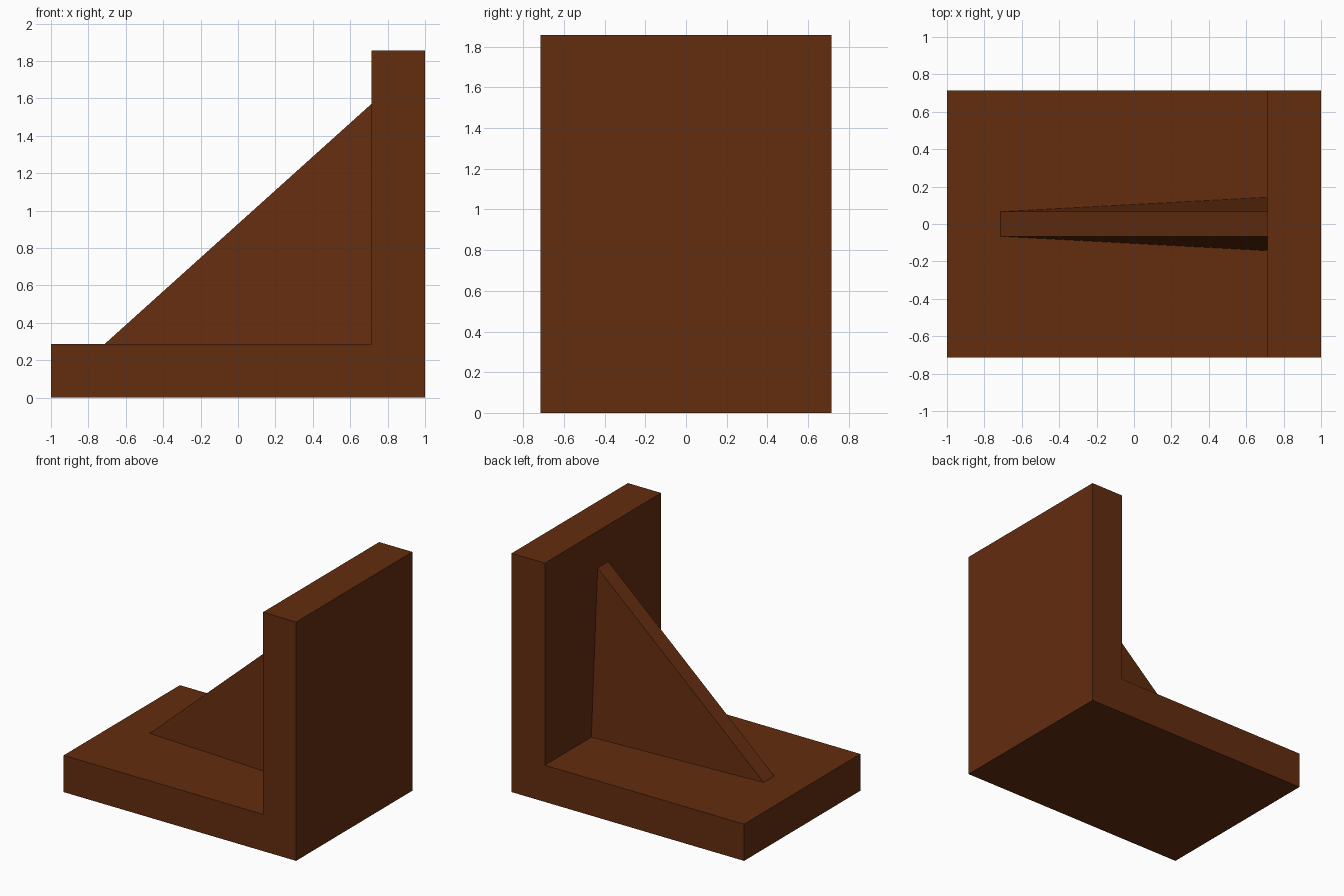
import bpy, bmesh

if "Cube" in bpy.data.objects:
    bpy.data.objects.remove(bpy.data.objects["Cube"])

U = 1 / 7  # design module

brown = bpy.data.materials.new("dark_brown")
brown.diffuse_color = (0.125, 0.026, 0.0048, 1)
brown.use_nodes = True
brown.node_tree.nodes["Principled BSDF"].inputs["Base Color"].default_value = brown.diffuse_color


def make_object(name, bm):
    bmesh.ops.recalc_face_normals(bm, faces=bm.faces)
    mesh = bpy.data.meshes.new(name)
    bm.to_mesh(mesh)
    bm.free()
    mesh.materials.append(brown)
    obj = bpy.data.objects.new(name, mesh)
    bpy.context.collection.objects.link(obj)


# L-shaped bracket: base slab and upright wall from one extruded profile
profile = [(-7, 0), (7, 0), (7, 13), (5, 13), (5, 2), (-7, 2)]
bm = bmesh.new()
face = bm.faces.new([bm.verts.new((x * U, -5 * U, z * U)) for x, z in profile])
ext = bmesh.ops.extrude_face_region(bm, geom=[face])
bmesh.ops.translate(bm, vec=(0, 10 * U, 0),
                    verts=[v for v in ext["geom"] if isinstance(v, bmesh.types.BMVert)])
make_object("bracket", bm)

# Triangular gusset, flaring where it meets the inner corner
corners = [(-5, 0.46, 2), (5, 1.0, 2), (5, 0.46, 11)]  # x, half width, z
bm = bmesh.new()
sides = [[bm.verts.new((x * U, s * w * U, z * U)) for x, w, z in corners] for s in (-1, 1)]
for side in sides:
    bm.faces.new(side)
for i in range(3):
    j = (i + 1) % 3
    bm.faces.new((sides[0][i], sides[0][j], sides[1][j], sides[1][i]))
make_object("gusset", bm)
